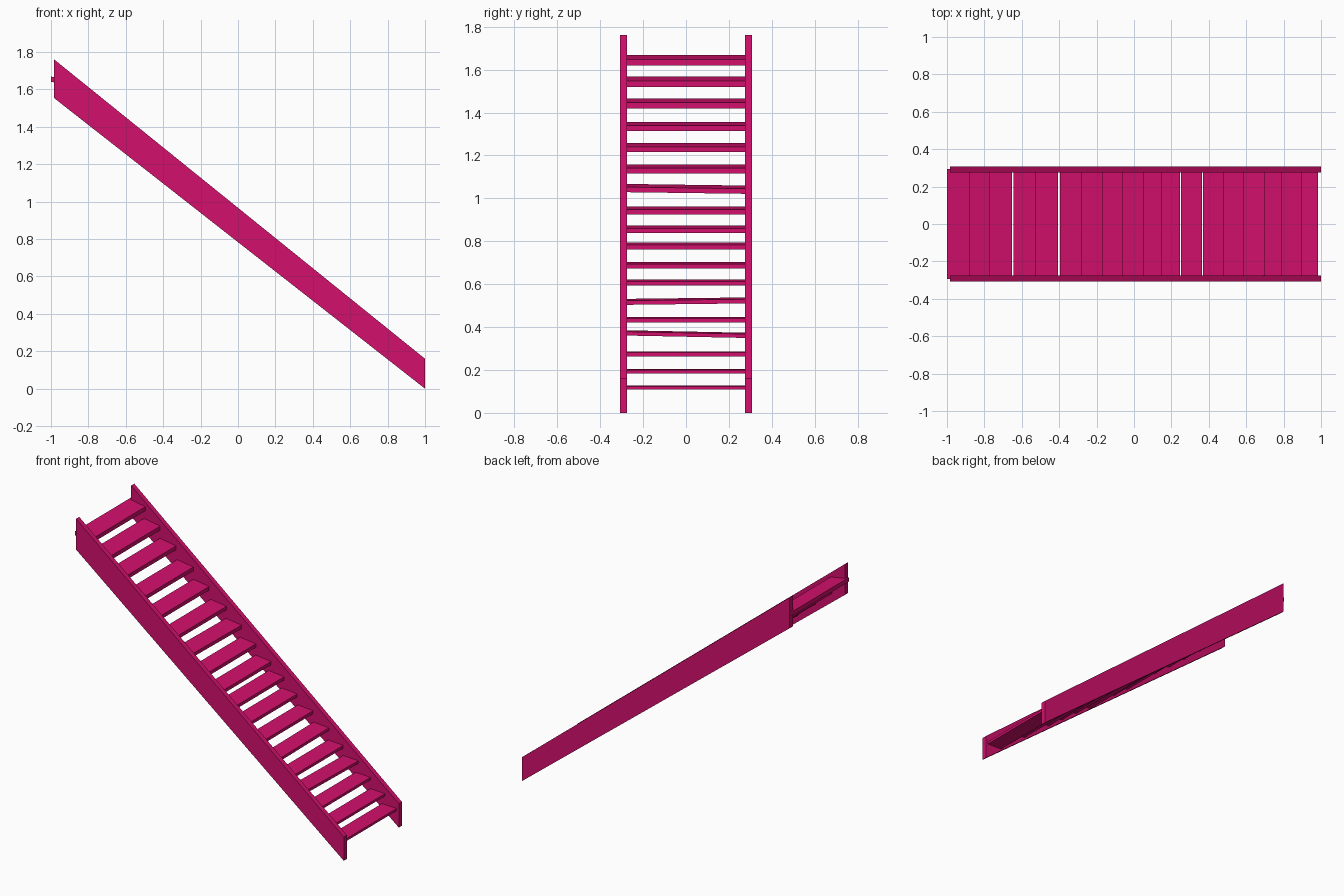
import bpy
import bmesh

old = bpy.data.objects.get("Cube")
if old:
    bpy.data.objects.remove(old, do_unlink=True)

magenta = bpy.data.materials.new("magenta_paint")
magenta.use_nodes = True
colour = (0.65, 0.005, 0.15, 1)
magenta.diffuse_color = colour
magenta.node_tree.nodes["Principled BSDF"].inputs["Base Color"].default_value = colour


def prism(name, rings):
    """Make a solid between two matching rings of points."""
    bm = bmesh.new()
    first, second = [[bm.verts.new(point) for point in ring] for ring in rings]
    bm.faces.new(first)
    bm.faces.new(list(reversed(second)))
    count = len(first)
    for i in range(count):
        j = (i + 1) % count
        bm.faces.new((first[j], first[i], second[i], second[j]))
    bmesh.ops.recalc_face_normals(bm, faces=bm.faces)
    mesh = bpy.data.meshes.new(name)
    bm.to_mesh(mesh)
    bm.free()
    mesh.materials.append(magenta)
    obj = bpy.data.objects.new(name, mesh)
    bpy.context.collection.objects.link(obj)
    return obj


def lerp(start, end, t):
    return start + (end - start) * t


# Side stringers: a slightly tapering sloped board on each side
stringer_profile = [(-0.985, 1.555), (1, 0), (1, 0.16), (-0.985, 1.762)]
inner, outer = 0.275, 0.308
for name, side in (("right_stringer", -1), ("left_stringer", 1)):
    prism(name, [[(x, side * y, z) for x, z in stringer_profile]
                 for y in (inner, outer)])

# Treads: front edge position and underside height, from the top down
nosings = [
    (-0.88, 1.62), (-0.77, 1.52), (-0.652, 1.42), (-0.524, 1.313),
    (-0.406, 1.215), (-0.278, 1.117), (-0.166, 1.025), (-0.06, 0.925),
    (0.053, 0.838), (0.15, 0.762), (0.246, 0.673), (0.364, 0.593),
    (0.481, 0.507), (0.588, 0.422), (0.7, 0.355), (0.79, 0.263),
    (0.898, 0.184), (0.984, 0.108),
]
# A few boards sit crooked: height gained towards the left end
skew = {6: -0.008, 12: 0.007, 14: -0.012}
half_width = 0.295

for i, (front, low) in enumerate(nosings):
    t = i / (len(nosings) - 1)
    depth = lerp(0.121, 0.11, t)
    thick = lerp(0.028, 0.016, t)
    rise = lerp(0.021, 0.003, t)
    back = front - depth
    section = [(back, low + rise), (front, low),
               (front, low + thick), (back, low + rise + thick)]
    tilt = skew.get(i, 0) / 2
    prism(f"tread_{i + 1}", [[(x, side * half_width, z + side * tilt) for x, z in section]
                             for side in (-1, 1)])
